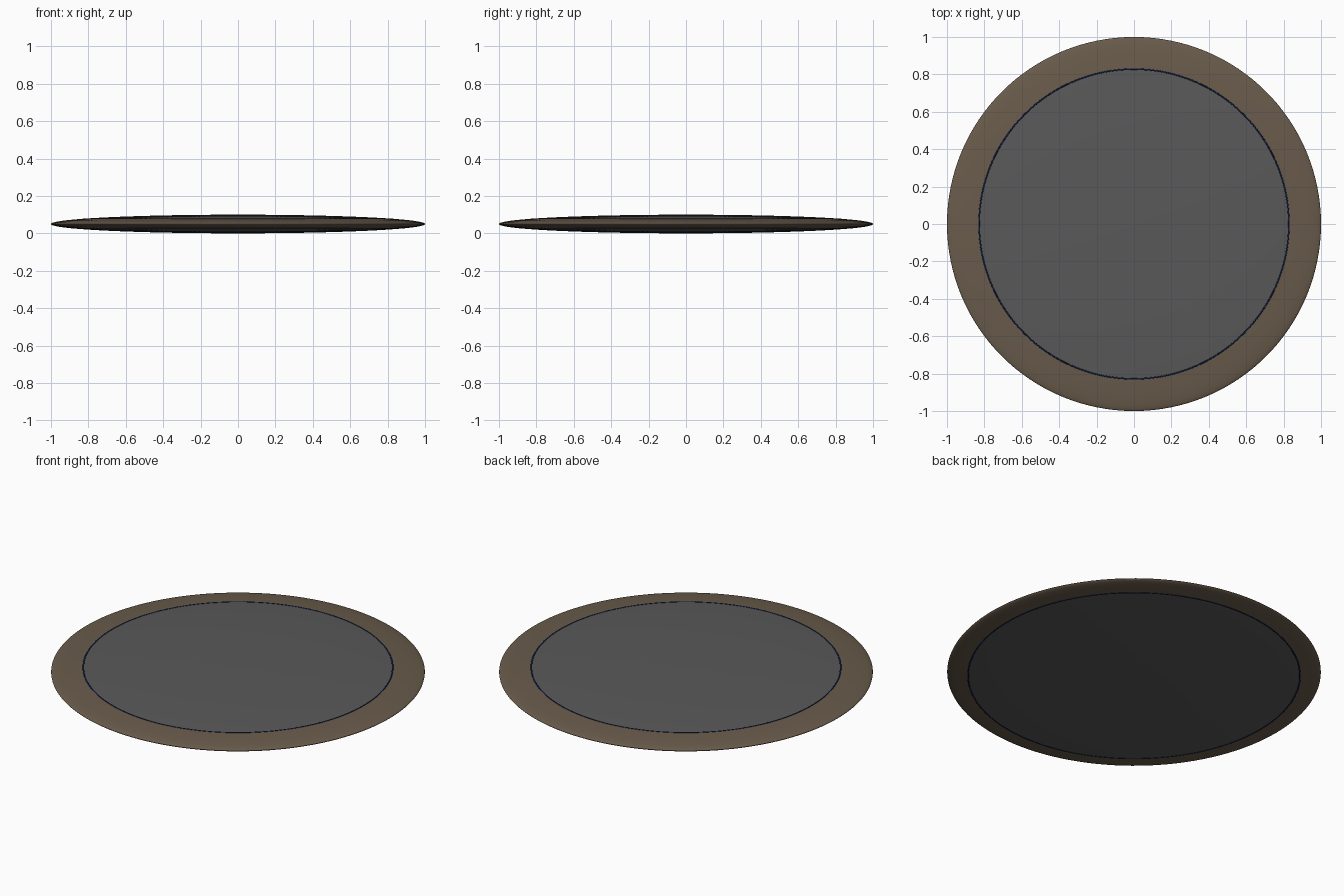
import bpy, bmesh, math

if "Cube" in bpy.data.objects:
    bpy.data.objects.remove(bpy.data.objects["Cube"])

SEG = 128
HALF, MID = 0.05, 0.05   # half thickness, height of the rim
R_TOP, R_BOT = 0.828, 0.888


def material(name, rgb):
    m = bpy.data.materials.new(name)
    m.diffuse_color = (*rgb, 1)
    m.use_nodes = True
    m.node_tree.nodes["Principled BSDF"].inputs["Base Color"].default_value = m.diffuse_color
    return m


def lens_z(r, side):
    return MID + side * HALF * math.sqrt(max(0.0, 1 - r * r))


def lathe(name, profile, mat, closed=False):
    """Spin an (r, z) profile about the z axis."""
    bm = bmesh.new()
    verts = [bm.verts.new((r, 0, z)) for r, z in profile]
    pairs = list(zip(verts, verts[1:]))
    if closed:
        pairs.append((verts[-1], verts[0]))
    edges = [bm.edges.new(p) for p in pairs]
    bmesh.ops.spin(bm, geom=verts + edges, axis=(0, 0, 1), cent=(0, 0, 0),
                   angle=math.tau, steps=SEG, use_duplicate=False)
    bmesh.ops.remove_doubles(bm, verts=bm.verts, dist=1e-5)
    bmesh.ops.recalc_face_normals(bm, faces=bm.faces)
    # Open caps: make the normals face away from the middle plane
    mean = sum(z for _, z in profile) / len(profile)
    if not closed and profile[0][0] == 0:
        up = sum(f.normal.z for f in bm.faces)
        if up * (mean - MID) < 0:
            bmesh.ops.reverse_faces(bm, faces=bm.faces)
    elif not closed:
        # Rim: normals face outward
        out = sum(f.normal.dot(f.calc_center_median() - f.calc_center_median().project((0, 0, 1)))
                  for f in bm.faces)
        if out < 0:
            bmesh.ops.reverse_faces(bm, faces=bm.faces)
    me = bpy.data.meshes.new(name)
    bm.to_mesh(me)
    bm.free()
    for p in me.polygons:
        p.use_smooth = True
    me.materials.append(mat)
    ob = bpy.data.objects.new(name, me)
    bpy.context.collection.objects.link(ob)
    return ob


brown = material("brown_rim", (0.14, 0.105, 0.07))
grey = material("dark_grey", (0.1, 0.1, 0.1))
navy = material("navy_trim", (0.005, 0.012, 0.05))

# Outer rim: elliptical edge from the top trim round to the bottom trim
a0, a1 = math.acos(R_TOP), -math.acos(R_BOT)
lathe("outer_rim", [(math.cos(a), MID + HALF * math.sin(a))
                    for a in (a0 + (a1 - a0) * i / 24 for i in range(25))], brown)

# Domed faces and the thin trim rings around them
for name, side, radius in (("top", 1, R_TOP), ("bottom", -1, R_BOT)):
    lathe(name + "_face", [(radius * i / 16, lens_z(radius * i / 16, side))
                           for i in range(17)], grey)
    zc = lens_z(radius, side)
    lathe(name + "_trim_ring", [(radius + 0.004 * math.cos(math.tau * i / 8),
                                 zc + 0.002 * math.sin(math.tau * i / 8))
                                for i in range(8)], navy, closed=True)
